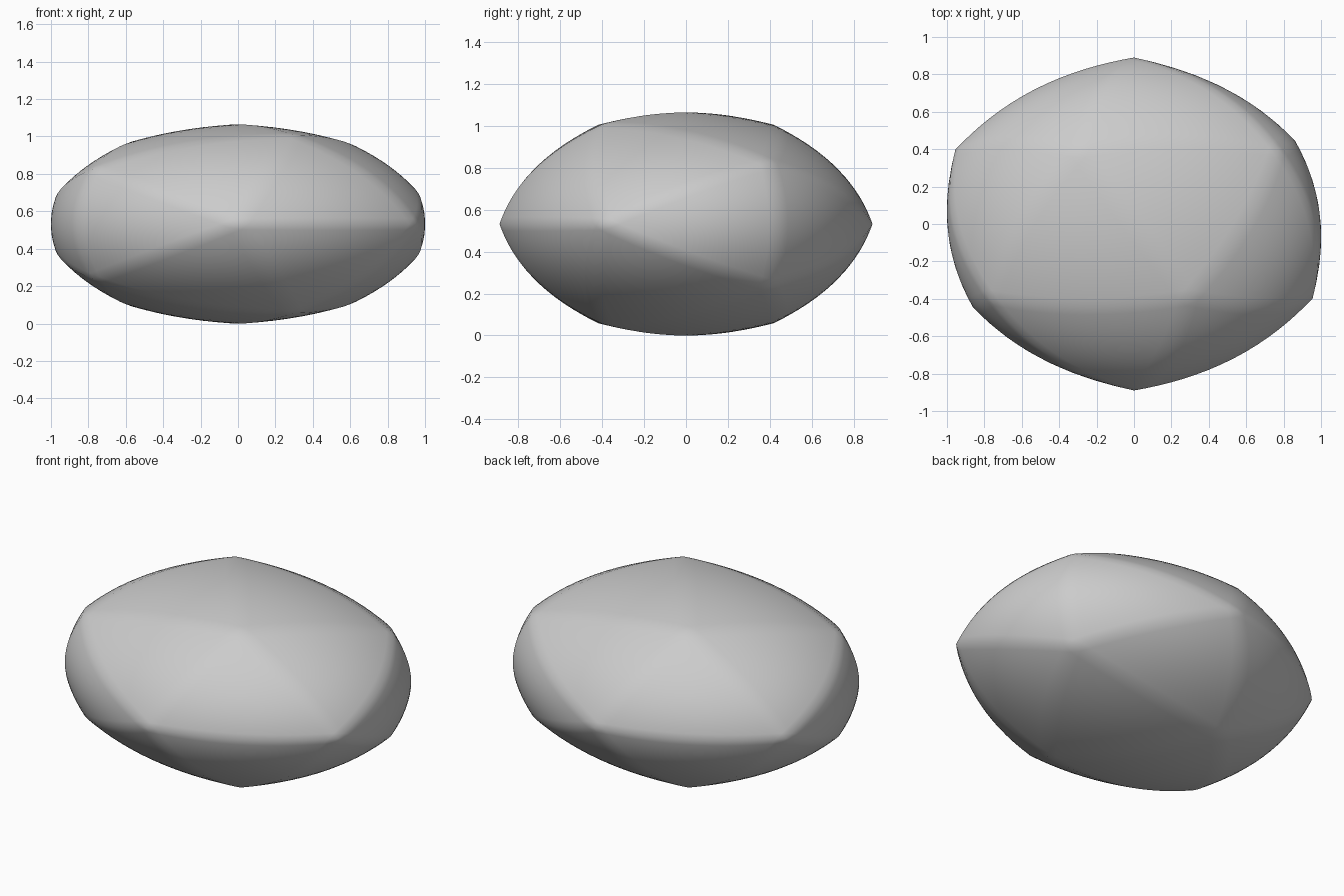
import bpy, bmesh
from math import radians
from mathutils import Matrix, Vector

if "Cube" in bpy.data.objects:
    bpy.data.objects.remove(bpy.data.objects["Cube"])

BULGE = 0.66                       # 0 = flat icosahedron, 1 = full sphere
SIZE = Vector((2.0, 1.78, 1.064))  # overall dimensions

# Twenty-sided base, lying on its side, finely divided
bm = bmesh.new()
bmesh.ops.create_icosphere(bm, subdivisions=1, radius=1.0,
                           matrix=Matrix.Rotation(radians(90), 4, 'X'))
for v in bm.verts:
    v.co.normalize()
bmesh.ops.subdivide_edges(bm, edges=bm.edges[:], cuts=15, use_grid_fill=True)

# Puff the facets out part of the way to a sphere, leaving soft corners
for v in bm.verts:
    v.co = v.co.lerp(v.co.normalized(), BULGE)

# Flatten to the final proportions and stand it on the ground
half = [max(v.co[i] for v in bm.verts) for i in range(3)]
for v in bm.verts:
    v.co = Vector([v.co[i] / half[i] * SIZE[i] / 2 for i in range(3)])
    v.co.z += SIZE.z / 2
for f in bm.faces:
    f.smooth = True

mesh = bpy.data.meshes.new("pebble")
bm.to_mesh(mesh)
bm.free()
pebble = bpy.data.objects.new("pebble", mesh)
bpy.context.collection.objects.link(pebble)
